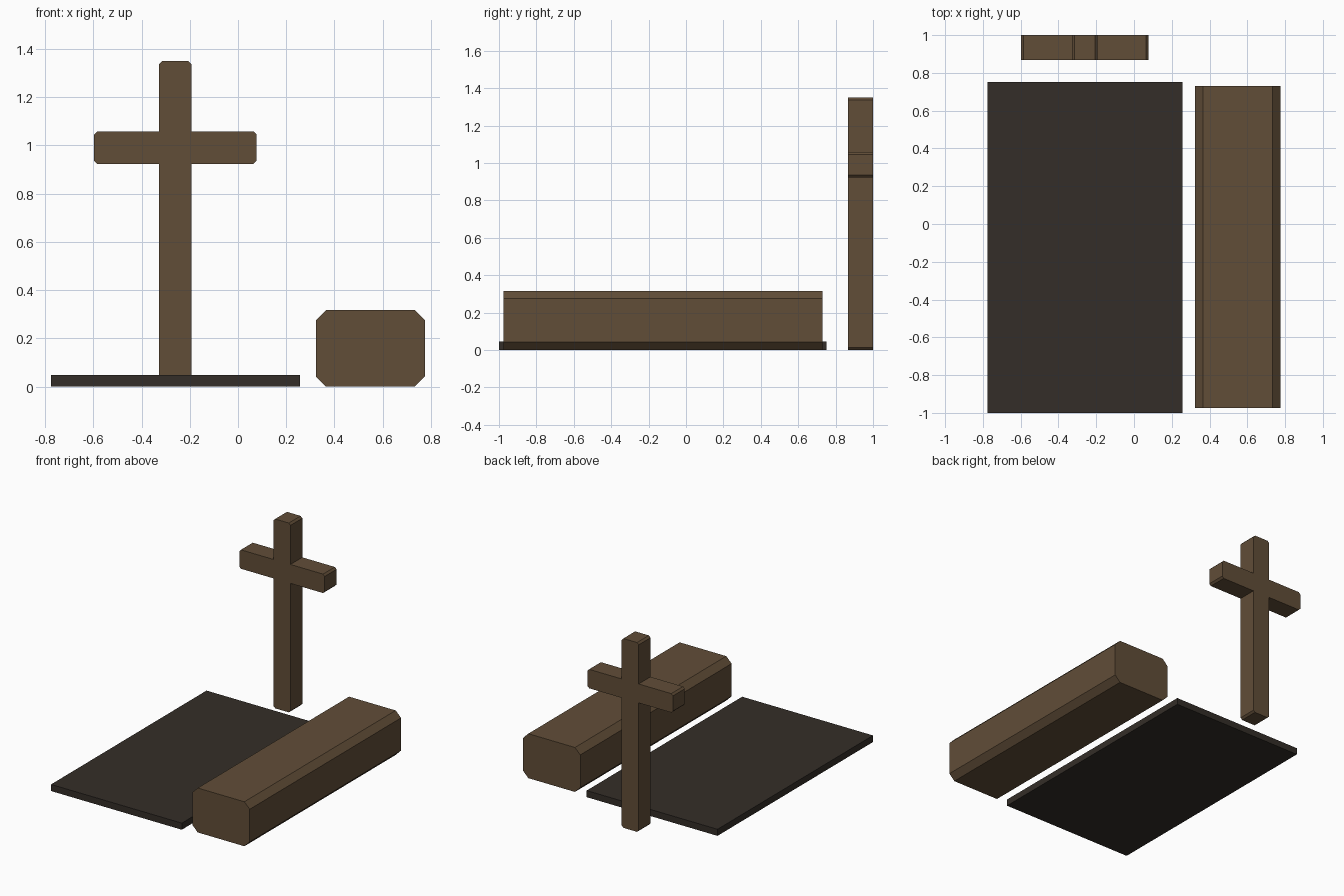
import bpy, bmesh

if "Cube" in bpy.data.objects:
    bpy.data.objects.remove(bpy.data.objects["Cube"])


def material(name, rgb):
    m = bpy.data.materials.new(name)
    m.diffuse_color = (*rgb, 1)
    m.use_nodes = True
    m.node_tree.nodes["Principled BSDF"].inputs["Base Color"].default_value = m.diffuse_color
    return m


def prism(name, outline, y0, y1, mat):
    """Extrude an (x, z) outline along y."""
    bm = bmesh.new()
    face = bm.faces.new([bm.verts.new((x, y0, z)) for x, z in outline])
    ext = bmesh.ops.extrude_face_region(bm, geom=[face])["geom"]
    verts = [v for v in ext if isinstance(v, bmesh.types.BMVert)]
    bmesh.ops.translate(bm, verts=verts, vec=(0, y1 - y0, 0))
    bmesh.ops.recalc_face_normals(bm, faces=bm.faces)
    mesh = bpy.data.meshes.new(name)
    bm.to_mesh(mesh)
    bm.free()
    mesh.materials.append(mat)
    obj = bpy.data.objects.new(name, mesh)
    bpy.context.collection.objects.link(obj)
    return obj


def chamfered_box(x0, x1, z0, z1, c):
    return [(x0 + c, z0), (x1 - c, z0), (x1, z0 + c), (x1, z1 - c),
            (x1 - c, z1), (x0 + c, z1), (x0, z1 - c), (x0, z0 + c)]


wood = material("wood", (0.12, 0.075, 0.039))
soil = material("dark_soil", (0.034, 0.027, 0.021))

# Flat grave plot
prism("grave_plot", [(-0.775, 0), (0.257, 0), (0.257, 0.047), (-0.775, 0.047)],
      -1.0, 0.752, soil)

# Coffin-like chamfered block beside the plot
prism("coffin", chamfered_box(0.323, 0.775, 0, 0.317, 0.042), -0.975, 0.73, wood)

# Cross: right half of the outline, mirrored about its centre line
cx, w, arm, c = -0.26, 0.067, 0.337, 0.013
half = [(w - c, 0), (w, c), (w, 0.923), (arm - c, 0.923), (arm, 0.923 + c),
        (arm, 1.058 - c), (arm - c, 1.058), (w, 1.058), (w, 1.35 - c), (w - c, 1.35)]
outline = [(cx + x, z) for x, z in half] + [(cx - x, z) for x, z in reversed(half)]
prism("cross_marker", outline, 0.867, 1.0, wood)
